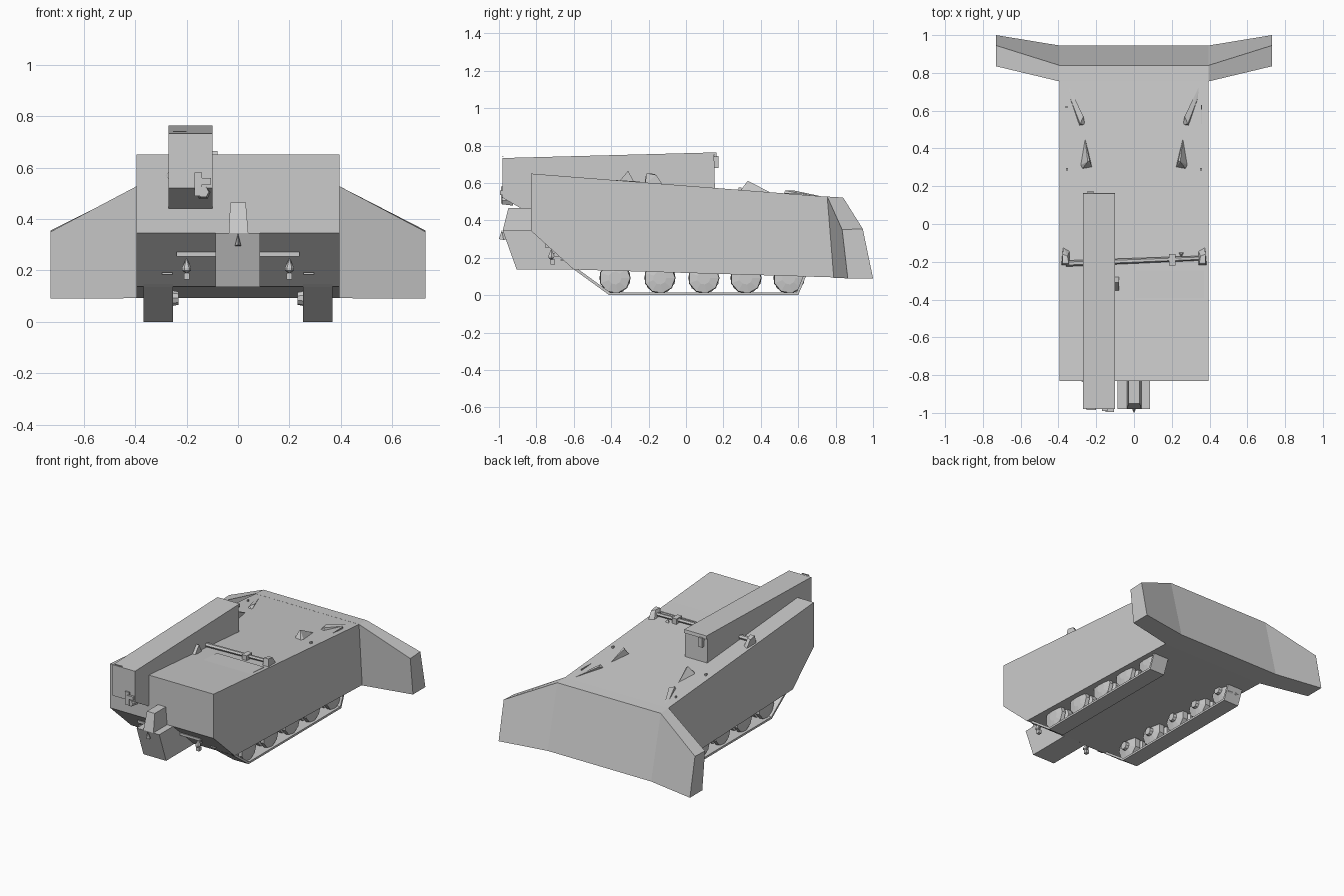
import bpy, bmesh, math
from mathutils import Vector


def finish(bm, name):
    bmesh.ops.recalc_face_normals(bm, faces=bm.faces)
    me = bpy.data.meshes.new(name)
    bm.to_mesh(me)
    bm.free()
    ob = bpy.data.objects.new(name, me)
    bpy.context.collection.objects.link(ob)
    return ob


def loft(name, sections):
    """Skin a row of matching point loops and cap both ends."""
    bm = bmesh.new()
    loops = [[bm.verts.new(p) for p in s] for s in sections]
    n = len(loops[0])
    for a, b in zip(loops, loops[1:]):
        for i in range(n):
            j = (i + 1) % n
            bm.faces.new((a[i], a[j], b[j], b[i]))
    bm.faces.new(loops[0])
    bm.faces.new(loops[-1])
    return finish(bm, name)


def extrude(name, yz, x0, x1):
    return loft(name, [[(x, y, z) for y, z in yz] for x in (x0, x1)])


def box(name, x0, x1, y0, y1, z0, z1):
    return extrude(name, [(y0, z0), (y1, z0), (y1, z1), (y0, z1)], x0, x1)


def convex(name, pts):
    bm = bmesh.new()
    for p in pts:
        bm.verts.new(p)
    bmesh.ops.convex_hull(bm, input=bm.verts)
    return finish(bm, name)


def lathe(name, centre, axis, rings, sides):
    """Rings of (offset along axis, radius) joined around an axis."""
    q = Vector(axis).to_track_quat('Z', 'Y')
    c = Vector(centre)
    secs = []
    for d, r in rings:
        secs.append([c + q @ Vector((r * math.cos(2 * math.pi * i / sides),
                                     r * math.sin(2 * math.pi * i / sides), d))
                     for i in range(sides)])
    return loft(name, secs)


def deck(y):
    return 0.65 - 0.078 * (y + 0.83)


# Main hull
extrude("hull", [(-0.83, 0.65), (0.77, deck(0.77)), (0.80, 0.095),
                 (-0.60, 0.137), (-0.83, 0.345)], -0.395, 0.395)

# Swept blade at the rear
inner = [(0.755, 0.527), (0.84, 0.522), (0.945, 0.092), (0.79, 0.092)]
outer = [(0.835, 0.35), (0.945, 0.355), (1.0, 0.09), (0.865, 0.09)]
loft("blade", [[(x, y, z) for y, z in prof] for x, prof in
               ((-0.73, outer), (-0.395, inner), (0.395, inner), (0.73, outer))])

# Long roof box
extrude("roof_box", [(-0.98, 0.733), (0.15, 0.763), (0.155, 0.54), (-0.70, 0.60),
                     (-0.80, 0.44), (-0.84, 0.44), (-0.98, 0.52)], -0.27, -0.1)
extrude("roof_box_rim", [(0.15, 0.763), (0.162, 0.763), (0.165, 0.74), (0.152, 0.74)],
        -0.27, -0.1)
box("roof_box_latch", -0.245, -0.215, 0.15, 0.175, 0.68, 0.745)
box("box_handle", -0.252, -0.20, -0.985, -0.975, 0.738, 0.742)

# Bracket on the front of the roof box
box("bracket_plate", -0.17, -0.14, -0.99, -0.96, 0.49, 0.58)
box("bracket_arm", -0.15, -0.105, -0.995, -0.965, 0.535, 0.56)
lathe("bracket_tube", (-0.135, -0.985, 0.505), (0, 1, 0),
      [(0, 0.022), (0.06, 0.03)], 6)
convex("box_side_hook", [(-0.283, -0.83, 0.57), (-0.268, -0.82, 0.585),
                         (-0.268, -0.84, 0.585), (-0.268, -0.82, 0.555),
                         (-0.268, -0.84, 0.555)])
convex("box_side_lamp", [(x, y, z) for x in (-0.105, -0.08)
                         for y, z in ((-0.355, 0.61), (-0.31, 0.665), (-0.28, 0.61))])

# Central nose block and its narrow upper stem
extrude("nose_block", [(-0.98, 0.345), (-0.905, 0.136), (-0.59, 0.136),
                       (-0.82, 0.345)], -0.088, 0.085)
loft("nose_stem", [[(x0, -0.98, 0.345), (x1, -0.98, 0.345), (x1, -0.82, 0.345), (x0, -0.82, 0.345)]
                   if z < 0.4 else
                   [(x0, -0.95, z), (x1, -0.95, z), (x1, -0.82, z), (x0, -0.82, z)]
                   for x0, x1, z in ((-0.036, 0.04, 0.345), (-0.03, 0.03, 0.465))])
convex("nose_pin", [(-0.012, -0.975, 0.295), (0.012, -0.975, 0.295), (0, -1.0, 0.30),
                    (0, -0.985, 0.345), (0, -0.95, 0.30)])

# Ledge on the sloping front
box("front_ledge", -0.24, 0.24, -0.755, -0.72, 0.255, 0.272)

for s, side in ((-1, "left"), (1, "right")):
    # Track belt
    extrude("track_belt_" + side,
            [(-0.61, 0.145), (-0.41, 0.0), (0.60, 0.0), (0.645, 0.11),
             (0.63, 0.11), (0.59, 0.014), (-0.405, 0.014), (-0.585, 0.145)],
            s * 0.252, s * 0.368)

    # Road wheels with dished faces
    for i, y in enumerate((-0.38, -0.14, 0.095, 0.32, 0.55)):
        lathe(f"wheel_{side}_{i + 1}", (0, y, 0.092), (s, 0, 0),
              [(0.232, 0.026), (0.252, 0.03), (0.265, 0.085), (0.30, 0.085),
               (0.31, 0.06), (0.325, 0.085), (0.35, 0.082), (0.358, 0.035)], 9)

    # Tow hook and fittings on the sloping front
    lathe("tow_hook_" + side, (s * 0.2, -0.72, 0.19), (0, 0, 1),
          [(0, 0.005), (0.01, 0.018), (0.02, 0.018), (0.055, 0.002)], 6)
    box("tow_shackle_" + side, s * 0.188, s * 0.21, -0.725, -0.70, 0.165, 0.19)
    box("tow_bar_" + side, s * 0.195, s * 0.205, -0.73, -0.68, 0.205, 0.225)
    box("front_strip_" + side, s * 0.255, s * 0.295, -0.67, -0.64, 0.185, 0.191)

    # Deck fins, rear and middle
    convex("rear_fin_" + side, [(s * x, y, deck(y) + h) for x, y, h in
           ((0.36, 0.76, -0.005), (0.355, 0.71, -0.005), (0.29, 0.52, -0.005),
            (0.26, 0.525, -0.005), (0.268, 0.57, 0.02), (0.285, 0.53, 0.015))])
    convex("middle_fin_" + side, [(s * x, y, deck(y) + h) for x, y, h in
           ((0.26, 0.46, -0.005), (0.285, 0.31, -0.005), (0.275, 0.29, -0.005),
            (0.222, 0.30, -0.005), (0.245, 0.33, 0.052), (0.235, 0.335, 0.045))])

    # Sight heads at the ends of the cross rod
    convex("sight_head_" + side, [(s * x, y, deck(y) + h) for x, y, h in
           ((0.34, -0.22, -0.01), (0.385, -0.22, -0.01), (0.34, -0.14, -0.01),
            (0.375, -0.12, -0.01), (0.345, -0.21, 0.05), (0.378, -0.21, 0.05),
            (0.352, -0.17, 0.05), (0.378, -0.16, 0.045))])
    box("deck_stud_" + side, s * 0.35, s * 0.36, 0.282, 0.296, 0.55, 0.575)

box("deck_peg", -0.363, -0.353, 0.614, 0.626, 0.53, 0.548)
box("deck_rail", 0.355, 0.36, 0.53, 0.63, 0.53, 0.546)

# Cross rod with its small box
lathe("cross_rod", (0, -0.195, deck(-0.195) + 0.018), (1, 0.04, 0),
      [(-0.36, 0.016), (0.36, 0.012)], 6)
box("rod_box", 0.185, 0.22, -0.22, -0.16, 0.59, 0.635)
convex("rod_tip", [(0.235, -0.15, 0.595), (0.265, -0.15, 0.595),
                   (0.25, -0.18, 0.595), (0.25, -0.16, 0.615)])

# Hatch plate, just proud of the deck at its rear edge
extrude("hatch", [(-0.245, deck(-0.245) - 0.01), (-0.245, deck(-0.245) + 0.004),
                  (-0.50, deck(-0.50) - 0.003), (-0.50, deck(-0.50) - 0.01)], 0.01, 0.37)
